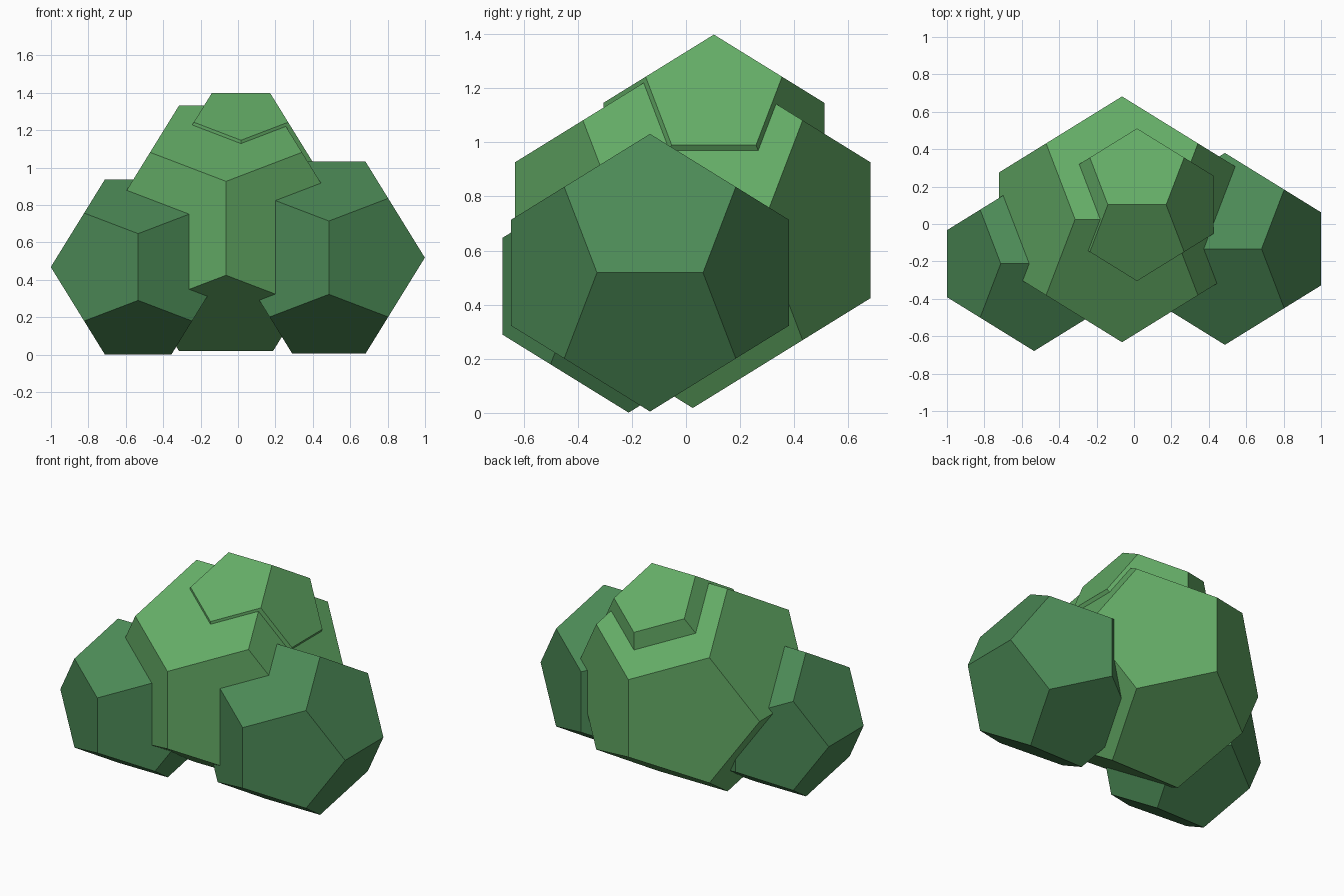
import bpy, bmesh

if "Cube" in bpy.data.objects:
    bpy.data.objects.remove(bpy.data.objects["Cube"])

PHI = (1 + 5 ** 0.5) / 2


def material(name, color):
    m = bpy.data.materials.new(name)
    m.diffuse_color = color
    m.use_nodes = True
    m.node_tree.nodes["Principled BSDF"].inputs["Base Color"].default_value = m.diffuse_color
    return m


def dodecahedron(name, center, half, mat):
    """Regular dodecahedron whose half extent along each axis is `half`."""
    a, b = half / PHI, half / PHI ** 2
    signs = (-1, 1)
    pts = [(x * a, y * a, z * a) for x in signs for y in signs for z in signs]
    for i in signs:
        for j in signs:
            pts += [(0, i * half, j * b), (j * b, 0, i * half), (i * half, j * b, 0)]
    bm = bmesh.new()
    for p in pts:
        bm.verts.new(p)
    bmesh.ops.convex_hull(bm, input=bm.verts[:])
    # merge hull triangles into flat pentagons
    bmesh.ops.dissolve_limit(bm, angle_limit=0.02, verts=bm.verts[:], edges=bm.edges[:])
    bmesh.ops.recalc_face_normals(bm, faces=bm.faces[:])
    me = bpy.data.meshes.new(name)
    bm.to_mesh(me)
    bm.free()
    me.materials.append(mat)
    ob = bpy.data.objects.new(name, me)
    ob.location = center
    bpy.context.collection.objects.link(ob)
    return ob


light = material("light_leaf", (0.127, 0.413, 0.133, 1))
dark = material("dark_leaf", (0.072, 0.254, 0.093, 1))

# Bush clumps: large middle, small crown, two darker side clumps
dodecahedron("middle_clump", (-0.064, 0.025, 0.675), 0.657, light)
dodecahedron("top_clump", (0.016, 0.103, 0.99), 0.408, light)
dodecahedron("left_clump", (-0.534, -0.212, 0.468), 0.467, dark)
dodecahedron("right_clump", (0.486, -0.133, 0.518), 0.513, dark)
